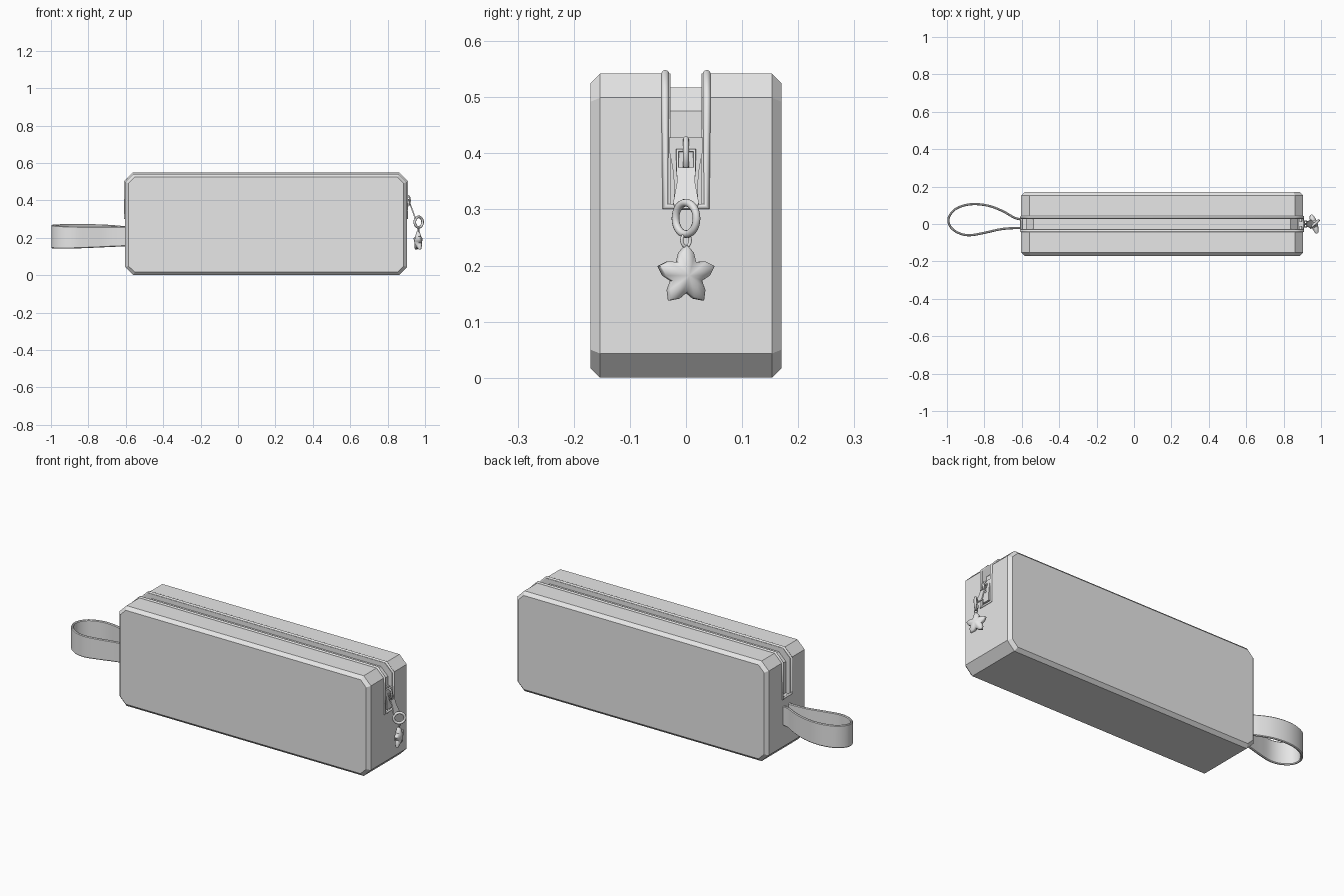
import bpy, bmesh, math
from mathutils import Vector, Matrix

if "Cube" in bpy.data.objects:
    bpy.data.objects.remove(bpy.data.objects["Cube"])

X0, X1, H = -0.603, 0.903, 0.542      # case extents
CH, SLOT = 0.043, 0.305               # corner chamfer, bottom of zip slot

grey = bpy.data.materials.new("plain_grey")
grey.diffuse_color = (0.8, 0.8, 0.8, 1)
grey.use_nodes = True
grey.node_tree.nodes["Principled BSDF"].inputs["Base Color"].default_value = grey.diffuse_color


def finish(name, bm, smooth=None):
    bmesh.ops.recalc_face_normals(bm, faces=bm.faces[:])
    me = bpy.data.meshes.new(name)
    bm.to_mesh(me)
    bm.free()
    ob = bpy.data.objects.new(name, me)
    bpy.context.collection.objects.link(ob)
    me.materials.append(grey)
    if smooth:
        select(ob)
        bpy.ops.object.shade_smooth_by_angle(angle=math.radians(smooth))
    return ob


def select(ob):
    bpy.ops.object.select_all(action='DESELECT')
    ob.select_set(True)
    bpy.context.view_layer.objects.active = ob


def loft(name, rings, caps=True, closed=False, smooth=None):
    """Skin a series of equal-length point rings."""
    bm = bmesh.new()
    vs = [[bm.verts.new(p) for p in r] for r in rings]
    n = len(vs[0])
    for i in range(len(vs) - (0 if closed else 1)):
        a, b = vs[i], vs[(i + 1) % len(vs)]
        for k in range(n):
            bm.faces.new((a[k], a[(k + 1) % n], b[(k + 1) % n], b[k]))
    if caps and not closed:
        bm.faces.new(vs[0])
        bm.faces.new(vs[-1])
    return finish(name, bm, smooth)


def tube(name, pts, r, cyclic=False, smooth_path=False):
    cu = bpy.data.curves.new(name, 'CURVE')
    cu.dimensions = '3D'
    cu.bevel_depth, cu.bevel_resolution, cu.use_fill_caps = r, 3, True
    sp = cu.splines.new('NURBS' if smooth_path else 'POLY')
    sp.points.add(len(pts) - 1)
    for p, co in zip(sp.points, pts):
        p.co = (*co, 1)
    sp.use_cyclic_u = cyclic
    ob = bpy.data.objects.new(name, cu)
    bpy.context.collection.objects.link(ob)
    cu.materials.append(grey)
    select(ob)
    bpy.ops.object.convert(target='MESH')
    bpy.ops.object.shade_smooth_by_angle(angle=math.radians(50))
    return ob


def octagon(d, c):
    """Chamfered case outline in x, z, inset by d."""
    a, b, lo, hi = X0 + d, X1 - d, d, H - d
    return [(a + c, lo), (b - c, lo), (b, lo + c), (b, hi - c),
            (b - c, hi), (a + c, hi), (a, hi - c), (a, lo + c)]


# Case: chamfered block with bevelled side panels
outer, inner = octagon(0, CH), octagon(0.017, CH - 0.01)
case = loft("case", [[(x, y, z) for x, z in o] for o, y in
                     ((inner, -0.17), (outer, -0.153), (outer, 0.153), (inner, 0.17))])

# Zip slot cut over the top and partly down both ends
floor = octagon(0.025, 0.042)
u_shape = [(X1 + 0.1, SLOT), (X1 + 0.1, H + 0.1), (X0 - 0.1, H + 0.1), (X0 - 0.1, SLOT),
           (X0 + 0.025, SLOT), floor[6], floor[5], floor[4], floor[3], (X1 - 0.025, SLOT)]
cutter = loft("slot_cutter", [[(x, y, z) for x, z in u_shape] for y in (-0.028, 0.028)])
mod = case.modifiers.new("slot", 'BOOLEAN')
mod.operation, mod.solver, mod.object = 'DIFFERENCE', 'EXACT', cutter
select(case)
bpy.ops.object.modifier_apply(modifier="slot")
bpy.data.objects.remove(cutter)

# Piping around the slot
side = [(X1, SLOT), (X1, H - CH), (X1 - CH, H), (X0 + CH, H), (X0, H - CH), (X0, SLOT)]
tube("slot_piping", [(x, 0.037, z) for x, z in side] +
     [(x, -0.037, z) for x, z in reversed(side)], 0.007, cyclic=True)

# Wrist strap: flat band swept along a teardrop loop
path = [(-0.59, 0.022), (-0.64, 0.034), (-0.70, 0.068), (-0.78, 0.098), (-0.87, 0.106),
        (-0.95, 0.083), (-0.99, 0.035), (-0.983, -0.012), (-0.94, -0.047), (-0.88, -0.06),
        (-0.80, -0.047), (-0.70, -0.026), (-0.59, -0.020)]
pts = [Vector(p) for p in path]
ends = [pts[0]] + pts + [pts[-1]]
line = []
for i in range(len(pts) - 1):
    a, b, c, d = ends[i:i + 4]
    for k in range(5):
        t = k / 5
        line.append(0.5 * (2 * b + (c - a) * t + (2 * a - 5 * b + 4 * c - d) * t * t
                           + (3 * b - a - 3 * c + d) * t ** 3))
line.append(pts[-1])
rings = []
for i, p in enumerate(line):
    t = (line[min(i + 1, len(line) - 1)] - line[max(i - 1, 0)]).normalized()
    nrm = Vector((-t.y, t.x)) * 0.006
    f = i / (len(line) - 1)
    h = 0.052 + 0.010 * math.sin(math.pi * f)
    zc = 0.208 + 0.006 * math.sin(2 * math.pi * f)
    e = 0.004
    rings.append([(p.x + nrm.x * s, p.y + nrm.y * s, zc + z) for s, z in
                  ((1, -h + e), (0.4, -h), (-0.4, -h), (-1, -h + e),
                   (-1, h - e), (-0.4, h), (0.4, h), (1, h - e))])
loft("wrist_strap", rings, smooth=40)

# Zip slider: waisted upper and lower plates joined in the slot
waist = [(0.030, 0.428), (0.030, 0.405), (0.024, 0.375), (0.021, 0.345), (0.021, 0.318)]
outline = waist + [(-y, z) for y, z in reversed(waist)]
for name, xa, xb in (("slider_back", 0.879, 0.886), ("slider_front", 0.897, 0.907)):
    loft(name, [[(x, y, z) for y, z in outline] for x in (xa, xb)])
loft("slider_core", [[(x, y, z) for y, z in ((-.014, .33), (.014, .33), (.014, .42), (-.014, .42))]
                     for x in (0.884, 0.899)])

# Slider bridge that holds the pull
bridge = [(0.905, 0.426), (0.916, 0.420), (0.920, 0.40), (0.916, 0.378), (0.905, 0.370)]
tube("slider_bridge", [(x, 0, z) for x, z in bridge], 0.005)

# Zip pull: square eye on the bridge, then a tapering slanted plate
def on_pull(y, s):
    """Point at fraction s down the slanted pull."""
    return (0.911 + 0.039 * s, y, 0.405 - 0.105 * s)


tube("pull_eye", [on_pull(*p) for p in ((-.015, 0), (.015, 0), (.015, .33), (-.015, .33))],
     0.0035, cyclic=True)
plate = [(-.017, .3), (.017, .3), (.016, .55), (.023, .9), (.018, 1), (-.018, 1), (-.023, .9), (-.016, .55)]
off = Vector((0.0033, 0, 0.0012))
loft("pull_plate", [[Vector(on_pull(*p)) + off * k for p in plate] for k in (-1, 1)])


# Charm rings
def ring(name, centre, r, thick, turn, stretch=1.0):
    n, m = 28, 10
    rot = Matrix.Rotation(turn, 3, 'Z')
    rr = []
    for i in range(n):
        a = 2 * math.pi * i / n
        rr.append([Vector(centre) + rot @ Vector((
            (r + thick * math.cos(b)) * math.cos(a), thick * math.sin(b),
            (r * stretch + thick * math.cos(b)) * math.sin(a)))
            for b in (2 * math.pi * k / m for k in range(m))])
    return loft(name, rr, closed=True, smooth=60)


ring("large_ring", (0.966, 0, 0.284), 0.028, 0.007, math.radians(42))
ring("small_ring", (0.966, 0, 0.245), 0.008, 0.003, math.radians(110), 1.4)

# Puffy star charm: rounded rim with raised centre on both sides
bm = bmesh.new()
rot = Matrix.Rotation(math.radians(18), 3, 'Z')
centre = Vector((0.963, 0, 0.182))
layers = []
for scale, x in ((0.5, -0.016), (0.93, -0.009), (1, -0.005), (1, 0.005), (0.93, 0.009), (0.5, 0.016)):
    loop = []
    for k in range(20):
        r = (0.055, 0.043, 0.030, 0.043)[k % 4] * scale
        a = math.pi / 2 + 2 * math.pi * k / 20
        loop.append(bm.verts.new(centre + rot @ Vector((x, r * math.cos(a), r * math.sin(a)))))
    layers.append(loop)
for a, b in zip(layers, layers[1:]):
    for k in range(20):
        bm.faces.new((a[k], a[(k + 1) % 20], b[(k + 1) % 20], b[k]))
for loop, x in ((layers[0], -0.020), (layers[-1], 0.020)):
    tip = bm.verts.new(centre + rot @ Vector((x, 0, 0)))
    for k in range(20):
        bm.faces.new((loop[k], loop[(k + 1) % 20], tip))
finish("star_charm", bm, 45)
